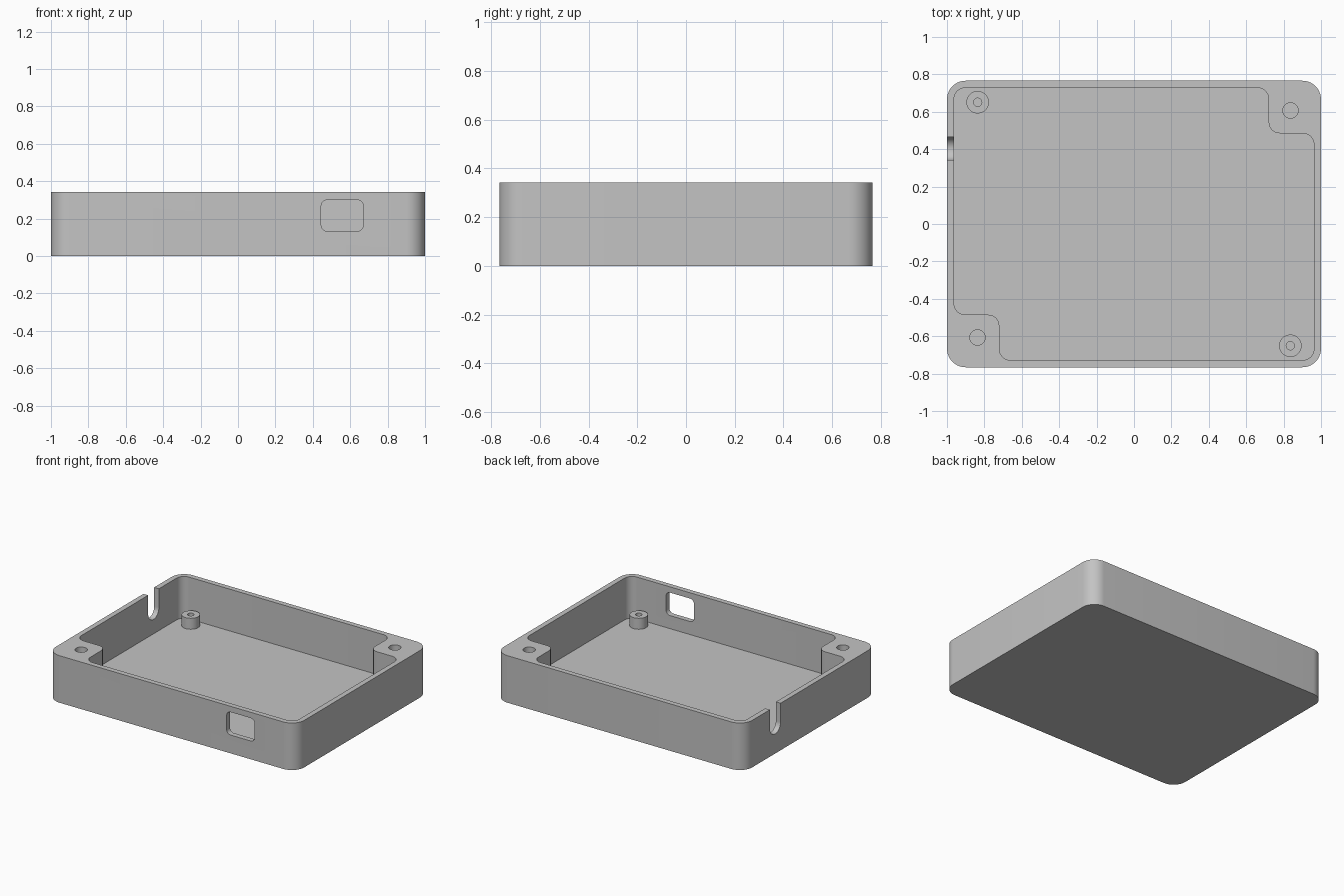
import bpy
import bmesh
import math
from mathutils import Vector

cube = bpy.data.objects.get("Cube")
if cube:
    bpy.data.objects.remove(cube, do_unlink=True)

HALF_X, HALF_Y, HEIGHT = 1.0, 0.766, 0.342
WALL, FLOOR, POST_TOP = 0.038, 0.038, 0.118
IN_X, IN_Y = HALF_X - WALL, HALF_Y - WALL
STEP_X, STEP_Y = 0.72, 0.485          # inner corners of the screw blocks

grey = bpy.data.materials.new("plain grey")
grey.use_nodes = True
colour = (0.55, 0.55, 0.55, 1)
grey.diffuse_color = colour
grey.node_tree.nodes["Principled BSDF"].inputs["Base Color"].default_value = colour


def rounded(corners, radius, steps=10):
    """Round every right-angled corner of a closed outline, inward or outward."""
    out = []
    for i, c in enumerate(corners):
        c = Vector(c)
        a = (Vector(corners[i - 1]) - c).normalized() * radius
        b = (Vector(corners[(i + 1) % len(corners)]) - c).normalized() * radius
        for k in range(steps + 1):
            t = math.pi / 2 * k / steps
            out.append(c + a + b - a * math.sin(t) - b * math.cos(t))
    # order each arc from the incoming edge to the outgoing edge
    n = steps + 1
    return [p for i in range(0, len(out), n) for p in out[i:i + n]]


def rectangle(u0, u1, v0, v1):
    return [(u0, v0), (u1, v0), (u1, v1), (u0, v1)]


def circle(u, v, radius, sides=40):
    return [(u + radius * math.cos(math.tau * k / sides),
             v + radius * math.sin(math.tau * k / sides)) for k in range(sides)]


def prism(name, outline, low, high, axis="Z"):
    """Extrude an outline along an axis."""
    place = {"X": lambda u, v: (low, u, v),
             "Y": lambda u, v: (u, low, v),
             "Z": lambda u, v: (u, v, low)}[axis]
    move = Vector([high - low if a == axis else 0 for a in "XYZ"])
    bm = bmesh.new()
    face = bm.faces.new([bm.verts.new(place(*p)) for p in outline])
    top = bmesh.ops.extrude_face_region(bm, geom=[face], use_keep_orig=True)
    bmesh.ops.translate(bm, vec=move,
                        verts=[g for g in top["geom"] if isinstance(g, bmesh.types.BMVert)])
    bmesh.ops.recalc_face_normals(bm, faces=bm.faces)
    mesh = bpy.data.meshes.new(name)
    bm.to_mesh(mesh)
    bm.free()
    mesh.materials.append(grey)
    obj = bpy.data.objects.new(name, mesh)
    bpy.context.collection.objects.link(obj)
    return obj


def activate(obj):
    bpy.ops.object.select_all(action="DESELECT")
    obj.select_set(True)
    bpy.context.view_layer.objects.active = obj


def cut(obj, cutter):
    """Subtract the cutter, then discard it."""
    cutter.hide_render = True
    mod = obj.modifiers.new("cut", "BOOLEAN")
    mod.operation, mod.solver, mod.object = "DIFFERENCE", "EXACT", cutter
    activate(obj)
    bpy.ops.object.modifier_apply(modifier=mod.name)
    bpy.data.objects.remove(cutter, do_unlink=True)


# Tray body with a cavity that steps around two solid screw blocks
tray = prism("tray", rounded(rectangle(-HALF_X, HALF_X, -HALF_Y, HALF_Y), 0.1), 0, HEIGHT)
cavity = [(-IN_X, -STEP_Y), (-STEP_X, -STEP_Y), (-STEP_X, -IN_Y), (IN_X, -IN_Y),
          (IN_X, STEP_Y), (STEP_X, STEP_Y), (STEP_X, IN_Y), (-IN_X, IN_Y)]
cut(tray, prism("cavity_cutter", rounded(cavity, 0.06), FLOOR, 0.5))

# Blind screw holes in the blocks
for side in (1, -1):
    cut(tray, prism("screw_cutter", circle(0.837 * side, 0.607 * side, 0.041), 0.17, 0.5))

# Rounded window in the front wall
window = rounded(rectangle(0.445, 0.67, 0.133, 0.3), 0.032)
cut(tray, prism("window_cutter", window, -0.85, -0.7, "Y"))

# Round-bottomed cable slot in the right wall
R, SLOT_Y, SLOT_Z = 0.062, 0.403, 0.205
slot = [(SLOT_Y - R * math.cos(math.pi * k / 20), SLOT_Z - R * math.sin(math.pi * k / 20))
        for k in range(21)] + [(SLOT_Y + R, 0.5), (SLOT_Y - R, 0.5)]
cut(tray, prism("slot_cutter", slot, -1.1, -0.93, "X"))

# Hollow standoff posts in the other two corners
parts = [tray]
for name, side in (("rear_post", 1), ("front_post", -1)):
    x, y = -0.836 * side, 0.651 * side
    post = prism(name, circle(x, y, 0.06), FLOOR, POST_TOP)
    cut(post, prism("post_cutter", circle(x, y, 0.022, 24), 0, 0.5))
    parts.append(post)

for part in parts:
    activate(part)
    bpy.ops.object.shade_smooth_by_angle(angle=math.radians(30))
